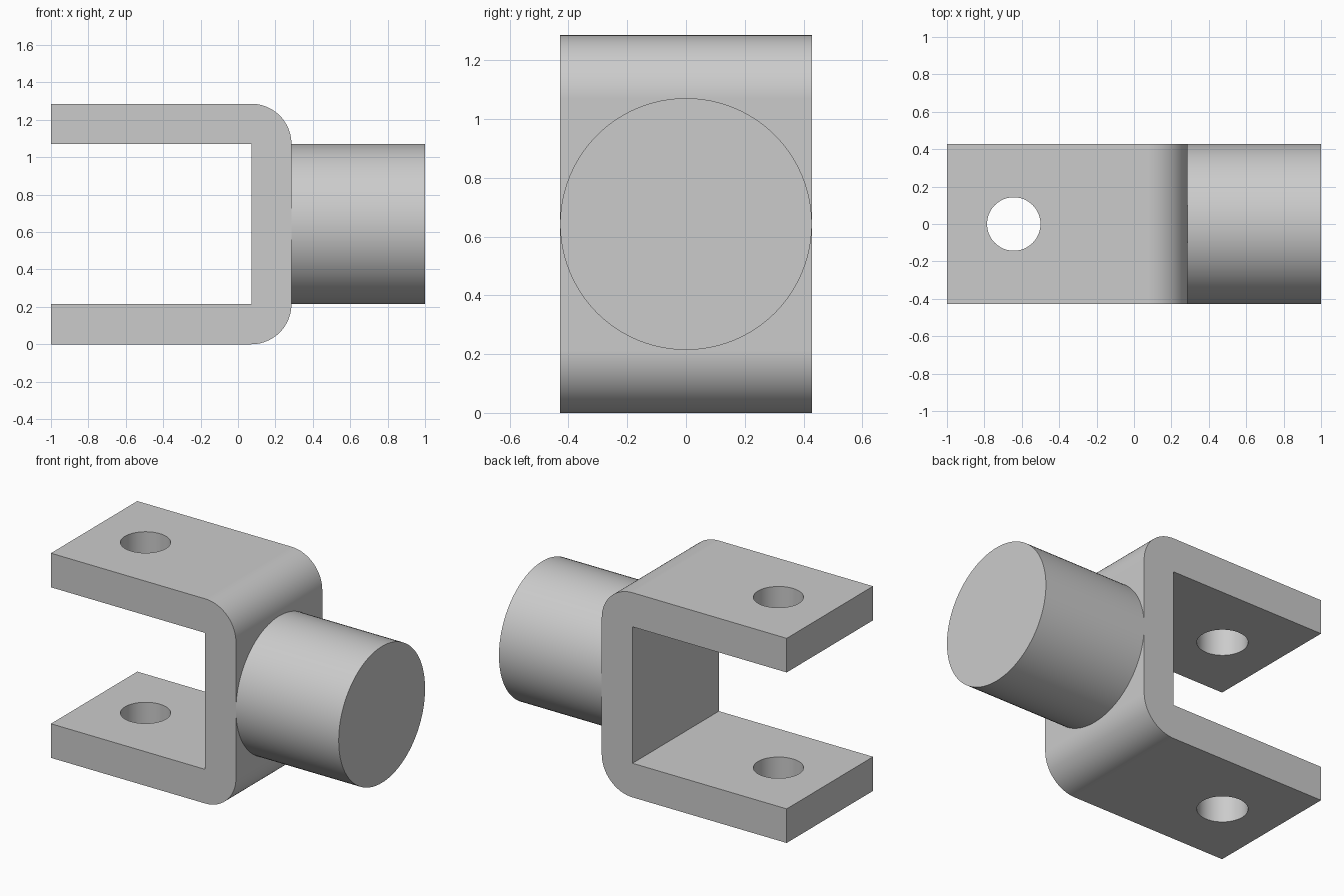
import bpy, bmesh
from math import sin, cos, pi, radians

if "Cube" in bpy.data.objects:
    bpy.data.objects.remove(bpy.data.objects["Cube"])

U = 1 / 14                      # design grid unit
HALF_W, HEIGHT, THICK = 6 * U, 18 * U, 3 * U
BACK, WALL_OUT = -1.0, 4 * U    # open end and outer wall face
MID_Z = HEIGHT / 2


def finish(obj):
    bpy.ops.object.select_all(action='DESELECT')
    obj.select_set(True)
    bpy.context.view_layer.objects.active = obj
    for mod in list(obj.modifiers):
        bpy.ops.object.modifier_apply(modifier=mod.name)
    bpy.ops.object.shade_smooth_by_angle(angle=radians(30))
    weighted = obj.modifiers.new("weighted_normals", 'WEIGHTED_NORMAL')
    weighted.keep_sharp = True


def cylinder(name, radius, length, location, rotation=(0, 0, 0), sides=96):
    bpy.ops.mesh.primitive_cylinder_add(vertices=sides, radius=radius, depth=length,
                                        location=location, rotation=rotation)
    obj = bpy.context.object
    obj.name = name
    return obj


def corner(cx, cz, start, steps=20):
    return [(cx + THICK * cos(start + pi / 2 * i / steps),
             cz + THICK * sin(start + pi / 2 * i / steps)) for i in range(steps + 1)]


# U-shaped bracket: side profile extruded across the width
inner_x = WALL_OUT - THICK
profile = ([(BACK, 0)] + corner(inner_x, THICK, -pi / 2)
           + corner(inner_x, HEIGHT - THICK, 0)
           + [(BACK, HEIGHT), (BACK, HEIGHT - THICK), (inner_x, HEIGHT - THICK),
              (inner_x, THICK), (BACK, THICK)])
bm = bmesh.new()
face = bm.faces.new([bm.verts.new((x, -HALF_W, z)) for x, z in profile])
ext = bmesh.ops.extrude_face_region(bm, geom=[face])
bmesh.ops.translate(bm, vec=(0, 2 * HALF_W, 0),
                    verts=[v for v in ext["geom"] if isinstance(v, bmesh.types.BMVert)])
bmesh.ops.recalc_face_normals(bm, faces=bm.faces[:])
mesh = bpy.data.meshes.new("clevis_bracket")
bm.to_mesh(mesh)
bm.free()
bracket = bpy.data.objects.new("clevis_bracket", mesh)
bpy.context.collection.objects.link(bracket)

# Pin holes through both arms
cutter = cylinder("pin_hole_cutter", 2 * U, HEIGHT + 0.4, (-9 * U, 0, MID_Z), sides=64)
cutter.hide_render = True
cut = bracket.modifiers.new("pin_holes", 'BOOLEAN')
cut.operation, cut.solver, cut.object = 'DIFFERENCE', 'EXACT', cutter
finish(bracket)
bpy.data.objects.remove(cutter, do_unlink=True)

# Round shank on the outer wall
shank = cylinder("shank", HALF_W, 1 - WALL_OUT, ((1 + WALL_OUT) / 2, 0, MID_Z), (0, pi / 2, 0))
finish(shank)
